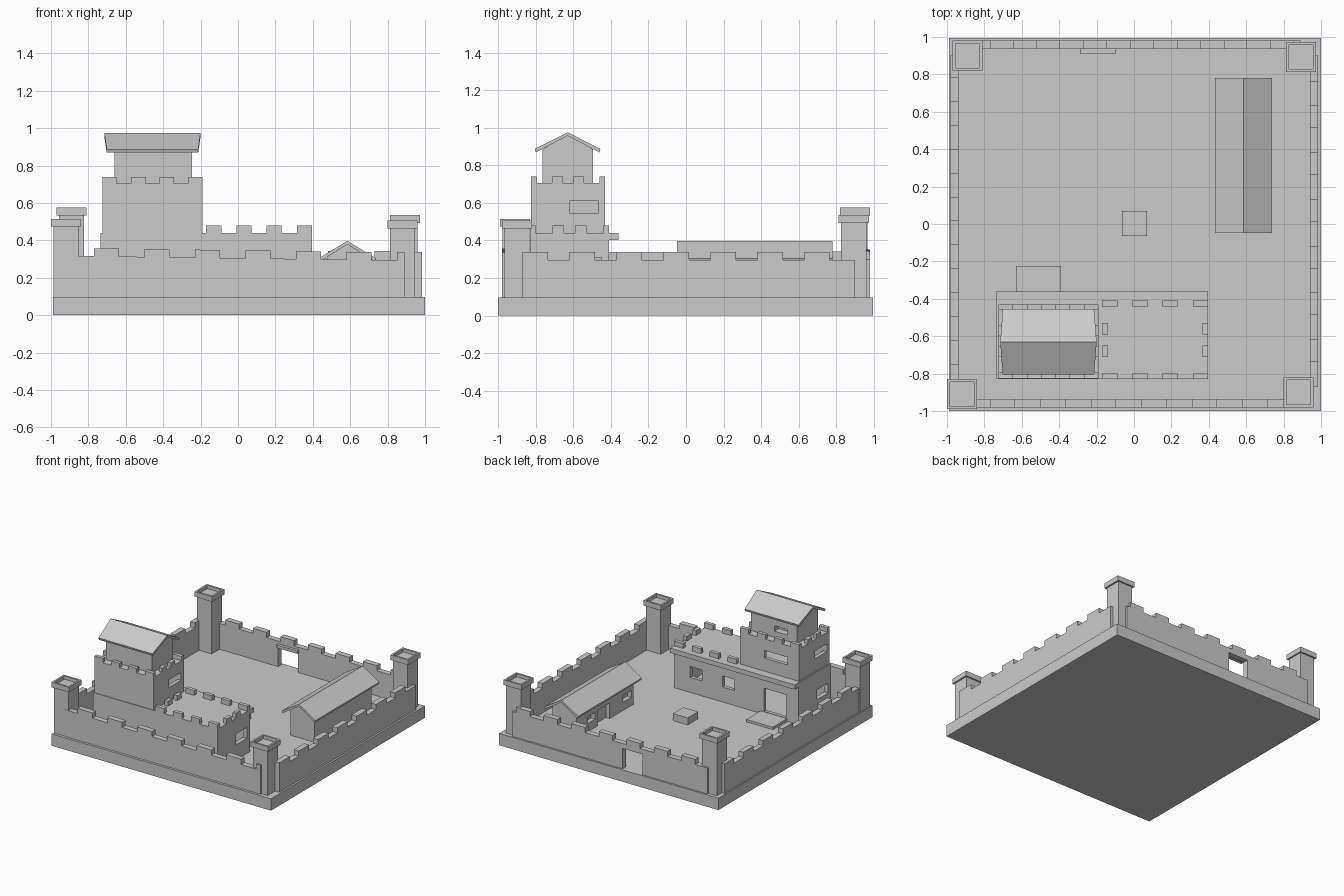
import bpy, bmesh
from mathutils import Vector

if "Cube" in bpy.data.objects:
    bpy.data.objects.remove(bpy.data.objects["Cube"])

G = 0.097  # courtyard level


def finish(bm, name):
    bmesh.ops.recalc_face_normals(bm, faces=bm.faces[:])
    me = bpy.data.meshes.new(name)
    bm.to_mesh(me)
    bm.free()
    ob = bpy.data.objects.new(name, me)
    bpy.context.scene.collection.objects.link(ob)
    return ob


def boxes(name, items):
    """Boxes given as (x0, x1, y0, y1, z0, z1)."""
    bm = bmesh.new()
    for x0, x1, y0, y1, z0, z1 in items:
        vs = bmesh.ops.create_cube(bm, size=1)['verts']
        for v in vs:
            v.co = Vector(((x0 + x1) / 2 + v.co.x * (x1 - x0),
                           (y0 + y1) / 2 + v.co.y * (y1 - y0),
                           (z0 + z1) / 2 + v.co.z * (z1 - z0)))
    return finish(bm, name)


def prism(name, pts, axis, a, b):
    """Profile (u, z) swept along x or y from a to b."""
    bm = bmesh.new()
    def pos(u, z, t):
        return (t, u, z) if axis == 'x' else (u, t, z)
    f = bm.faces.new([bm.verts.new(pos(u, z, a)) for u, z in pts])
    r = bmesh.ops.extrude_face_region(bm, geom=[f])
    for v in r['geom']:
        if isinstance(v, bmesh.types.BMVert):
            if axis == 'x':
                v.co.x = b
            else:
                v.co.y = b
    return finish(bm, name)


def cut(ob, items):
    """Subtract boxes from an object."""
    for it in items:
        c = boxes('cutter', [it])
        c.hide_render = True
        m = ob.modifiers.new('cut', 'BOOLEAN')
        m.operation, m.solver, m.object = 'DIFFERENCE', 'EXACT', c
        dg = bpy.context.evaluated_depsgraph_get()
        me = bpy.data.meshes.new_from_object(ob.evaluated_get(dg))
        ob.modifiers.clear()
        ob.data = me
        bpy.data.objects.remove(c)


def battlement_wall(name, axis, a, b, t0, t1, first, step, width, h0, h1):
    """Crenellated wall; top height runs from h0 to h1."""
    top = lambda u: h0 + (h1 - h0) * (u - a) / (b - a)
    pts = [(a, G - 0.01), (a, top(a))]
    u = first
    while u < b - 0.02:
        e = min(u + width, b)
        pts += [(u, top(u)), (u, top(u) + 0.042), (e, top(e) + 0.042)]
        if e < b:
            pts.append((e, top(e)))
        u += step
    if pts[-1][0] < b:
        pts.append((b, top(b)))
    pts.append((b, G - 0.01))
    return prism(name, pts, axis, t0, t1)


def merlon_ring(name, x0, x1, y0, y1, z0, z1, n=4, t=0.03):
    items = []
    wx, wy = (x1 - x0) / (2 * n - 1), (y1 - y0) / (2 * n - 1)
    for i in range(n):
        x, y = x0 + 2 * i * wx, y0 + 2 * i * wy
        for s in (y0, y1 - t):
            items.append((x, x + wx, s, s + t, z0, z1))
        if 0 < i < n - 1:
            for s in (x0, x1 - t):
                items.append((s, s + t, y, y + wy, z0, z1))
    return boxes(name, items)


def gable_roof(name, axis, a, b, c, half, z_eave, z_ridge, t=0.018):
    return prism(name, [(c - half, z_eave), (c, z_ridge), (c + half, z_eave),
                        (c + half - 0.006, z_eave - t), (c, z_ridge - t),
                        (c - half + 0.006, z_eave - t)], axis, a, b)


# Base slab
boxes('base', [(-0.99, 1, -1, 0.995, 0, G)])

# Curtain walls
battlement_wall('front_wall', 'y', -0.88, 0.89, -0.98, -0.935, -0.77, 0.27, 0.135, 0.317, 0.293)
back = battlement_wall('back_wall', 'y', -0.88, 0.89, 0.935, 0.98, -0.77, 0.25, 0.125, 0.31, 0.30)
battlement_wall('left_wall', 'x', -0.87, 0.90, -0.98, -0.937, -0.75, 0.255, 0.13, 0.295, 0.30)
battlement_wall('right_wall', 'x', -0.87, 0.90, 0.94, 0.985, -0.87, 0.25, 0.135, 0.297, 0.297)

# Gate opening and its inner lintel
cut(back, [(-0.29, -0.11, 0.9, 1.02, G, 0.265)])
boxes('gate_lintel', [(-0.29, -0.10, 0.91, 0.937, 0.262, 0.285)])

# Corner towers with tray-shaped caps
for nm, x, y, top in (('front_left', -0.92, -0.91, 0.515), ('front_right', 0.88, -0.90, 0.505),
                      ('back_left', -0.89, 0.90, 0.575), ('back_right', 0.893, 0.893, 0.535)):
    boxes(nm + '_tower', [(x - 0.067, x + 0.067, y - 0.067, y + 0.067, G - 0.01, top - 0.035)])
    cap = boxes(nm + '_tower_cap', [(x - 0.08, x + 0.08, y - 0.08, y + 0.08, top - 0.042, top)])
    cut(cap, [(x - 0.065, x + 0.065, y - 0.065, y + 0.065, top - 0.027, top + 0.02)])

# Keep: hollow hall with door and windows
keep = boxes('keep_hall', [(-0.735, 0.395, -0.83, -0.41, G - 0.01, 0.44)])
cut(keep, [(-0.70, 0.36, -0.80, -0.44, G, 0.40),
           (-0.62, -0.42, -0.5, -0.38, 0.12, 0.31),
           (0.14, 0.25, -0.5, -0.38, 0.22, 0.31),
           (-0.155, -0.045, -0.5, -0.38, 0.22, 0.31),
           (0.3, 0.45, -0.59, -0.45, 0.22, 0.31),
           (-0.8, -0.65, -0.79, -0.65, 0.21, 0.29)])
boxes('keep_ledge', [(-0.735, 0.395, -0.415, -0.36, 0.402, 0.44)])
boxes('door_step', [(-0.63, -0.39, -0.41, -0.225, G - 0.01, 0.117)])
merlon_ring('hall_merlons', -0.17, 0.395, -0.83, -0.41, 0.435, 0.48)

# Keep tower
tower = boxes('keep_tower', [(-0.725, -0.19, -0.825, -0.43, 0.435, 0.705)])
cut(tower, [(-0.695, -0.22, -0.795, -0.46, 0.46, 0.68),
            (-0.26, -0.1, -0.62, -0.465, 0.547, 0.61),
            (-0.62, -0.41, -0.5, -0.4, 0.547, 0.61),
            (-0.8, -0.65, -0.79, -0.635, 0.547, 0.61)])
merlon_ring('tower_merlons', -0.725, -0.19, -0.825, -0.43, 0.70, 0.74)

# Lookout house on the tower
lookout = prism('lookout', [(-0.765, 0.70), (-0.765, 0.885), (-0.63, 0.962), (-0.495, 0.885),
                            (-0.495, 0.70)], 'x', -0.66, -0.245)
cut(lookout, [(-0.575, -0.455, -0.55, -0.45, 0.755, 0.80)])
roof = gable_roof('lookout_roof', 'x', -0.715, -0.20, -0.63, 0.175, 0.887, 0.975)
for v in roof.data.vertices:  # ends lean outward toward the ridge
    if v.co.z < 0.93:
        v.co.x += 0.013 if v.co.x < -0.4 else -0.013

# Barn
barn = prism('barn', [(0.475, G - 0.01), (0.475, 0.315), (0.585, 0.383), (0.695, 0.315),
                      (0.695, G - 0.01)], 'y', 0.0, 0.74)
cut(barn, [(0.44, 0.51, 0.31, 0.47, G, 0.225), (0.44, 0.51, 0.50, 0.60, 0.165, 0.22),
           (0.44, 0.51, 0.03, 0.14, 0.165, 0.22)])
gable_roof('barn_roof', 'y', -0.048, 0.78, 0.585, 0.152, 0.305, 0.397)

# Courtyard well
boxes('well', [(-0.065, 0.07, -0.065, 0.07, G - 0.01, 0.155)])
